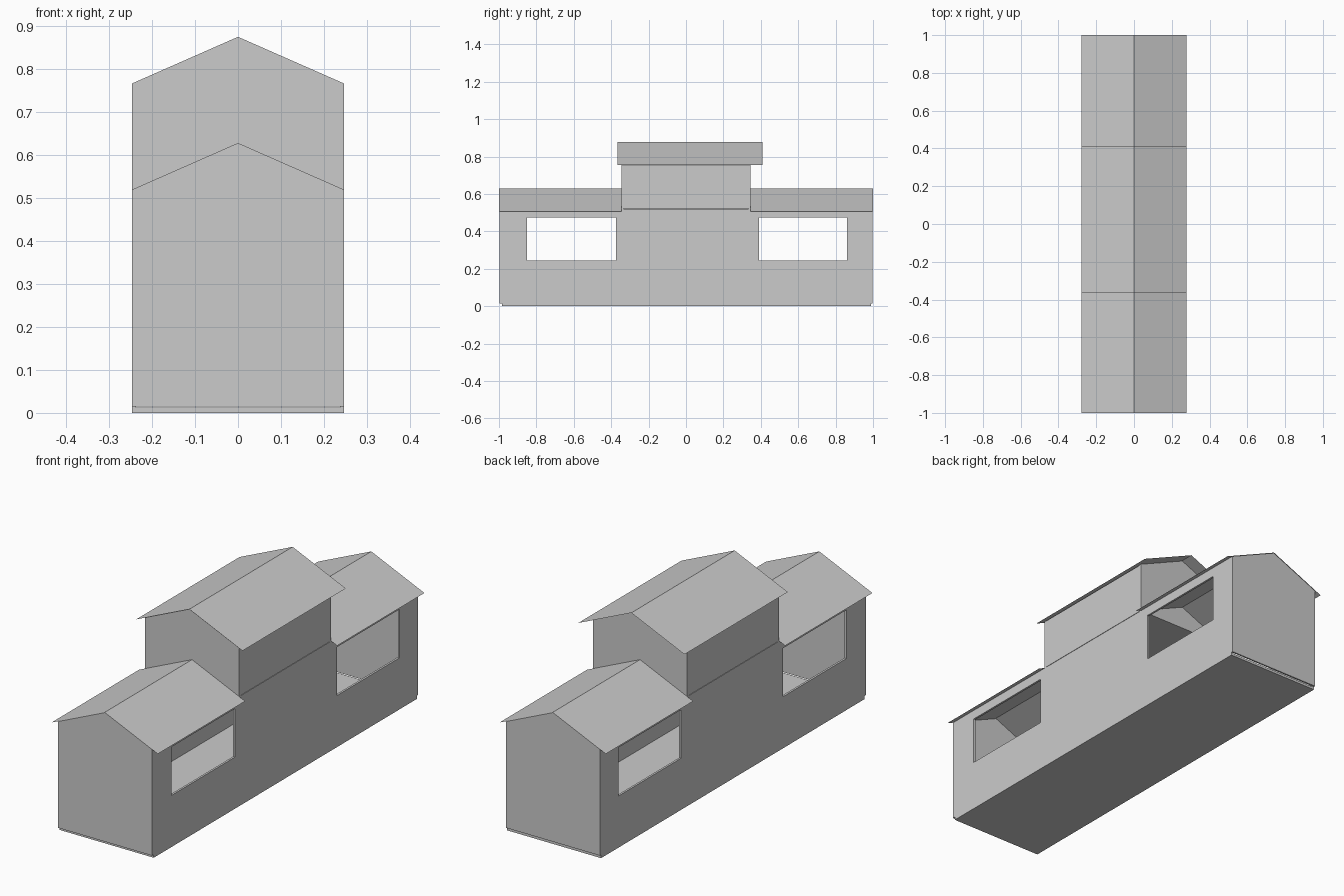
import bpy
import bmesh

if "Cube" in bpy.data.objects:
    bpy.data.objects.remove(bpy.data.objects["Cube"], do_unlink=True)

grey = bpy.data.materials.new("light_grey")
grey.use_nodes = True
colour = (0.6, 0.6, 0.6, 1)
grey.diffuse_color = colour
grey.node_tree.nodes["Principled BSDF"].inputs["Base Color"].default_value = colour

HALF = 0.247     # half width of the walls
EAVE = 0.279     # half width of the roofs
SLOPE = 0.44
THICK = 0.01


def finish(name, bm):
    bmesh.ops.recalc_face_normals(bm, faces=bm.faces)
    mesh = bpy.data.meshes.new(name)
    bm.to_mesh(mesh)
    bm.free()
    mesh.materials.append(grey)
    obj = bpy.data.objects.new(name, mesh)
    bpy.context.collection.objects.link(obj)
    return obj


def prism(name, profile, y0, y1):
    """Closed x-z profile extruded along y."""
    bm = bmesh.new()
    face = bm.faces.new([bm.verts.new((x, y0, z)) for x, z in profile])
    out = bmesh.ops.extrude_face_region(bm, geom=[face])
    moved = [v for v in out["geom"] if isinstance(v, bmesh.types.BMVert)]
    bmesh.ops.translate(bm, verts=moved, vec=(0, y1 - y0, 0))
    return finish(name, bm)


def slab(name, half, y0, y1, z0, z1):
    prism(name, [(-half, z0), (half, z0), (half, z1), (-half, z1)], y0, y1)


def gable_wall(name, y0, y1, z0, ridge):
    top = ridge - 0.002
    eave = top - SLOPE * HALF
    prism(name, [(-HALF, z0), (HALF, z0), (HALF, eave), (0, top), (-HALF, eave)], y0, y1)


def gable_roof(name, y0, y1, ridge):
    """Thin folded sheet."""
    bm = bmesh.new()
    low = ridge - SLOPE * EAVE
    rows = [[bm.verts.new((x, y, z)) for x, z in ((-EAVE, low), (0, ridge), (EAVE, low))]
            for y in (y0, y1)]
    for i in range(2):
        bm.faces.new((rows[0][i], rows[0][i + 1], rows[1][i + 1], rows[1][i]))
    finish(name, bm)


def side_wall(name, side, ys, zs, openings=()):
    """Panel on a grid of cuts, leaving the listed cells open."""
    bm = bmesh.new()
    grid = [[bm.verts.new((side * HALF, y, z)) for z in zs] for y in ys]
    for i in range(len(ys) - 1):
        for j in range(len(zs) - 1):
            if (i, j) not in openings:
                bm.faces.new((grid[i][j], grid[i + 1][j], grid[i + 1][j + 1], grid[i][j + 1]))
    out = bmesh.ops.extrude_face_region(bm, geom=bm.faces[:] + bm.edges[:] + bm.verts[:],
                                        use_keep_orig=True)
    moved = [v for v in out["geom"] if isinstance(v, bmesh.types.BMVert)]
    bmesh.ops.translate(bm, verts=moved, vec=(-side * THICK, 0, 0))
    finish(name, bm)


# Side walls of the long lower body and of the raised middle
for side, label in ((1, "left"), (-1, "right")):
    side_wall(label + "_lower_wall", side,
              (-0.985, -0.85, -0.375, 0.39, 0.86, 0.99), (0, 0.245, 0.475, 0.52),
              ((1, 1), (3, 1)))
    side_wall(label + "_upper_wall", side, (-0.335, 0.345), (0.522, 0.765))

# Floors
slab("lower_floor", HALF - THICK, -0.985, 0.99, 0, 0.012)
slab("upper_floor", HALF - THICK, -0.335, 0.335, 0.52, 0.526)

# End walls
gable_wall("front_end_wall", -0.998, -0.985, 0.015, 0.63)
gable_wall("back_end_wall", 0.99, 0.998, 0.015, 0.63)
gable_wall("upper_front_wall", -0.345, -0.335, 0.52, 0.877)
gable_wall("upper_back_wall", 0.335, 0.345, 0.52, 0.877)

# Roofs
gable_roof("front_roof", -1, -0.345, 0.63)
gable_roof("back_roof", 0.345, 1, 0.63)
gable_roof("upper_roof", -0.365, 0.41, 0.877)
